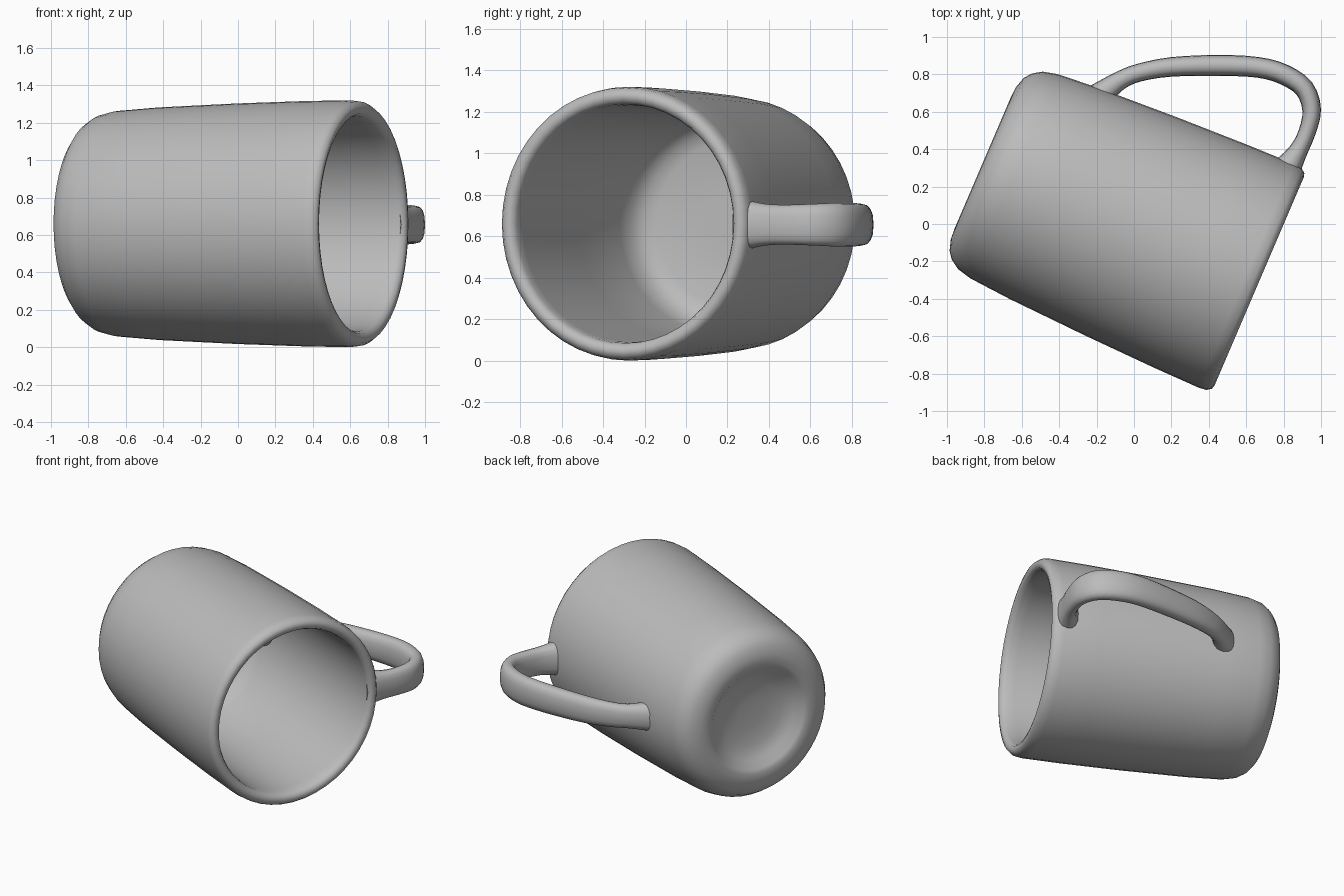
import bpy, bmesh, math
from mathutils import Matrix, Vector

if "Cube" in bpy.data.objects:
    bpy.data.objects.remove(bpy.data.objects["Cube"])

grey = bpy.data.materials.new("plain grey")
grey.diffuse_color = (0.5, 0.5, 0.5, 1)
grey.use_nodes = True
grey.node_tree.nodes["Principled BSDF"].inputs["Base Color"].default_value = grey.diffuse_color


def make_object(name, bm, angle):
    bmesh.ops.recalc_face_normals(bm, faces=bm.faces)
    mesh = bpy.data.meshes.new(name)
    bm.to_mesh(mesh)
    bm.free()
    mesh.materials.append(grey)
    obj = bpy.data.objects.new(name, mesh)
    bpy.context.collection.objects.link(obj)
    bpy.ops.object.select_all(action='DESELECT')
    obj.select_set(True)
    bpy.context.view_layer.objects.active = obj
    bpy.ops.object.shade_smooth_by_angle(angle=math.radians(angle))
    return obj


def bridge(bm, rings):
    """Skin consecutive vertex rings with quads."""
    n = len(rings[0])
    for a, b in zip(rings, rings[1:]):
        for i in range(n):
            j = (i + 1) % n
            bm.faces.new((a[i], a[j], b[j], b[i]))


# Cup lying on its side: (position along axis, radius), from foot hollow to inner floor
profile = [
    (-0.775, 0.10), (-0.785, 0.22), (-0.815, 0.31), (-0.86, 0.36), (-0.872, 0.39),
    (-0.868, 0.45), (-0.85, 0.51), (-0.82, 0.55), (-0.77, 0.583), (-0.69, 0.603),
    (-0.45, 0.622), (0.0, 0.643), (0.40, 0.656), (0.66, 0.66), (0.705, 0.655),
    (0.73, 0.637), (0.736, 0.615), (0.728, 0.59), (0.70, 0.576), (0.64, 0.572),
    (0.0, 0.555), (-0.45, 0.53), (-0.54, 0.505), (-0.59, 0.46), (-0.61, 0.40),
    (-0.615, 0.15),
]
SIDES = 48
place = Matrix.Translation((0, 0, 0.66)) @ Matrix.Rotation(math.radians(-23.2), 4, 'Z')
bm = bmesh.new()
rings = []
for s, r in profile:
    ring = []
    for i in range(SIDES):
        a = 2 * math.pi * i / SIDES
        p = Vector((s, -0.018 + 0.985 * r * math.cos(a), r * math.sin(a)))
        ring.append(bm.verts.new(place @ p))
    rings.append(ring)
bridge(bm, rings)
bm.faces.new(rings[0])
bm.faces.new(rings[-1])
make_object("cup_body", bm, 60)

# Handle: x, y, half thickness, half width along its centre line
path = [
    (-0.25, 0.64, 0.08, 0.11), (-0.15, 0.715, 0.062, 0.092), (-0.07, 0.77, 0.05, 0.082),
    (0.03, 0.81, 0.048, 0.085), (0.20, 0.84, 0.052, 0.092), (0.45, 0.848, 0.056, 0.098),
    (0.66, 0.838, 0.055, 0.102), (0.80, 0.80, 0.055, 0.105), (0.91, 0.725, 0.053, 0.105),
    (0.95, 0.61, 0.05, 0.10), (0.925, 0.49, 0.046, 0.096), (0.875, 0.385, 0.052, 0.10),
    (0.80, 0.27, 0.085, 0.125),
]


def smooth_path(points, steps):
    """Catmull-Rom interpolation through the points."""
    pts = [Vector(p) for p in points]
    pts = [2 * pts[0] - pts[1]] + pts + [2 * pts[-1] - pts[-2]]
    out = []
    for a, b, c, d in zip(pts, pts[1:], pts[2:], pts[3:]):
        for k in range(steps):
            t = k / steps
            out.append(0.5 * (2 * b + (c - a) * t + (2 * a - 5 * b + 4 * c - d) * t * t
                              + (3 * b - a - 3 * c + d) * t ** 3))
    return out + [pts[-2]]


line = smooth_path(path, 3)
bm = bmesh.new()
rings = []
for i, p in enumerate(line):
    d = line[min(i + 1, len(line) - 1)] - line[max(i - 1, 0)]
    normal = Vector((-d[1], d[0], 0)).normalized()
    ring = []
    for k in range(16):
        a = 2 * math.pi * k / 16
        # slightly squared oval section
        c, s = (math.copysign(abs(f) ** 0.8, f) for f in (math.cos(a), math.sin(a)))
        ring.append(bm.verts.new(Vector((p[0], p[1], 0.655)) + normal * (p[2] * c)
                                 + Vector((0, 0, p[3] * s))))
    rings.append(ring)
bridge(bm, rings)
bm.faces.new(rings[0])
bm.faces.new(rings[-1])
make_object("handle", bm, 60)
